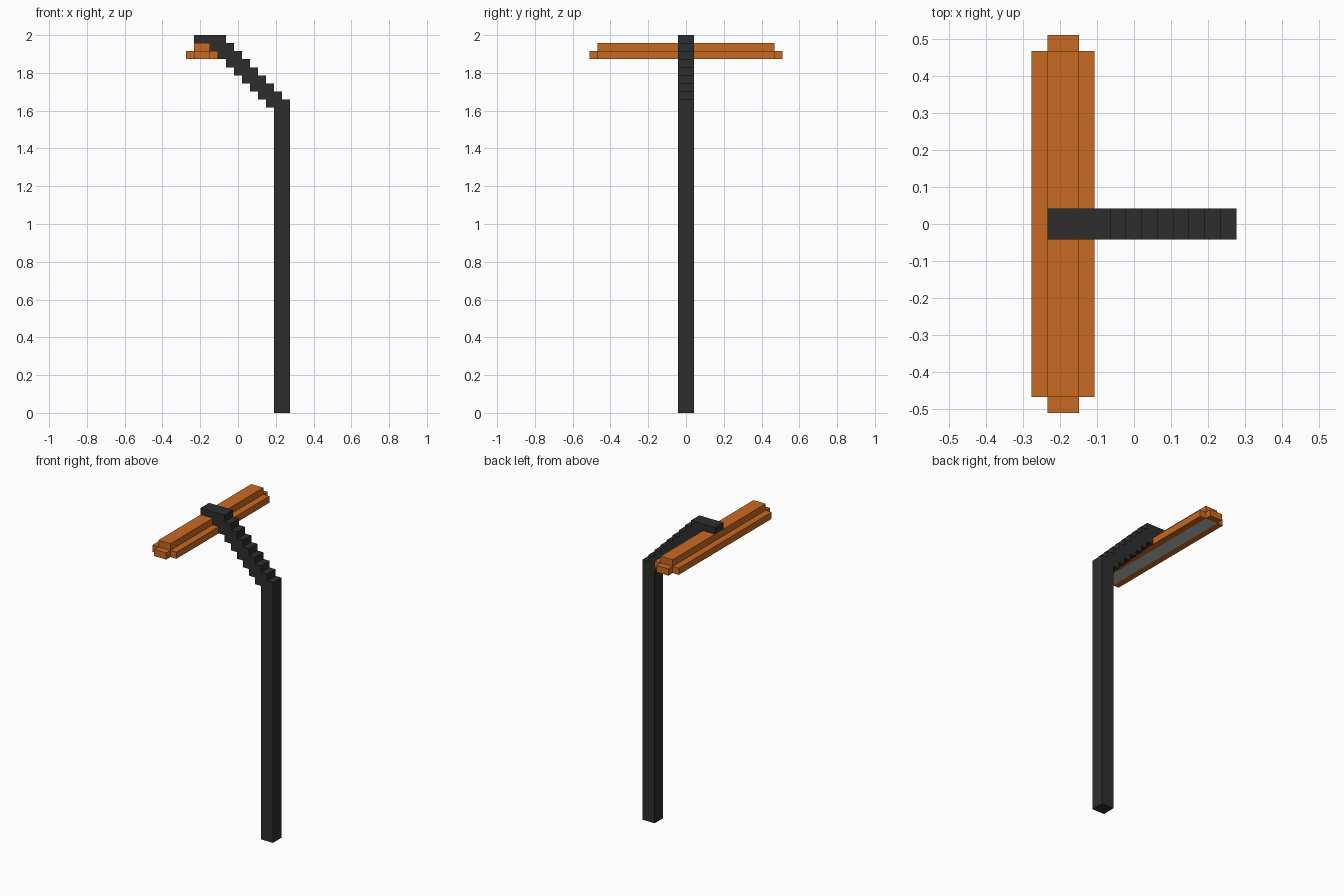
import bpy, bmesh
from mathutils import Vector

if "Cube" in bpy.data.objects:
    bpy.data.objects.remove(bpy.data.objects["Cube"])

U = 2 / 47  # size of one block


def material(name, rgb):
    m = bpy.data.materials.new(name)
    m.diffuse_color = (*rgb, 1)
    m.use_nodes = True
    m.node_tree.nodes["Principled BSDF"].inputs["Base Color"].default_value = m.diffuse_color
    return m


BLACK = material("charcoal", (0.027, 0.027, 0.028))
ORANGE = material("orange", (0.584, 0.144, 0.015))
GREY = material("light_grey", (0.50, 0.52, 0.52))


def prism(name, profile, y0, y1, mat):
    """Extrude an x/z profile (in blocks) from y0 to y1."""
    bm = bmesh.new()
    face = bm.faces.new([bm.verts.new(Vector((x, y0, z)) * U) for x, z in profile])
    ext = bmesh.ops.extrude_face_region(bm, geom=[face])
    verts = [g for g in ext["geom"] if isinstance(g, bmesh.types.BMVert)]
    bmesh.ops.translate(bm, verts=verts, vec=(0, (y1 - y0) * U, 0))
    bmesh.ops.recalc_face_normals(bm, faces=bm.faces)
    mesh = bpy.data.meshes.new(name)
    bm.to_mesh(mesh)
    bm.free()
    mesh.materials.append(mat)
    obj = bpy.data.objects.new(name, mesh)
    bpy.context.collection.objects.link(obj)
    return obj


def box(name, x0, x1, y0, y1, z0, z1, mat):
    return prism(name, [(x0, z0), (x1, z0), (x1, z1), (x0, z1)], y0, y1, mat)


# Upright post
box("post", 4.5, 6.5, -1, 1, 0, 39, BLACK)

# Stepped arm rising from the post, ending in a flat tab over the lamp
profile = []
for k in range(8):
    profile += [(5.5 - k, 39 + k), (5.5 - k, 40 + k)]
profile += [(-5.5, 47), (-5.5, 46), (-3.5, 46)]
for k in range(7, -1, -1):
    profile += [(3.5 - k, 38 + k), (4.5 - k, 38 + k)]
profile.append((4.5, 39))
prism("arm", profile, -1, 1, BLACK)

# Lamp housing: top ridge, two side rails and two end caps
box("lamp_ridge", -5.5, -3.5, -11, 11, 45, 46, ORANGE)
for side, x in (("outer", -6.5), ("inner", -3.5)):
    box(f"{side}_rail", x, x + 1, -11, 11, 44, 45, ORANGE)
for side, y in (("front", -12), ("back", 11)):
    box(f"{side}_cap", -5.5, -3.5, y, y + 1, 44, 45, ORANGE)

# Light panel facing down
box("light_panel", -5.5, -3.5, -11, 11, 44, 45, GREY)
